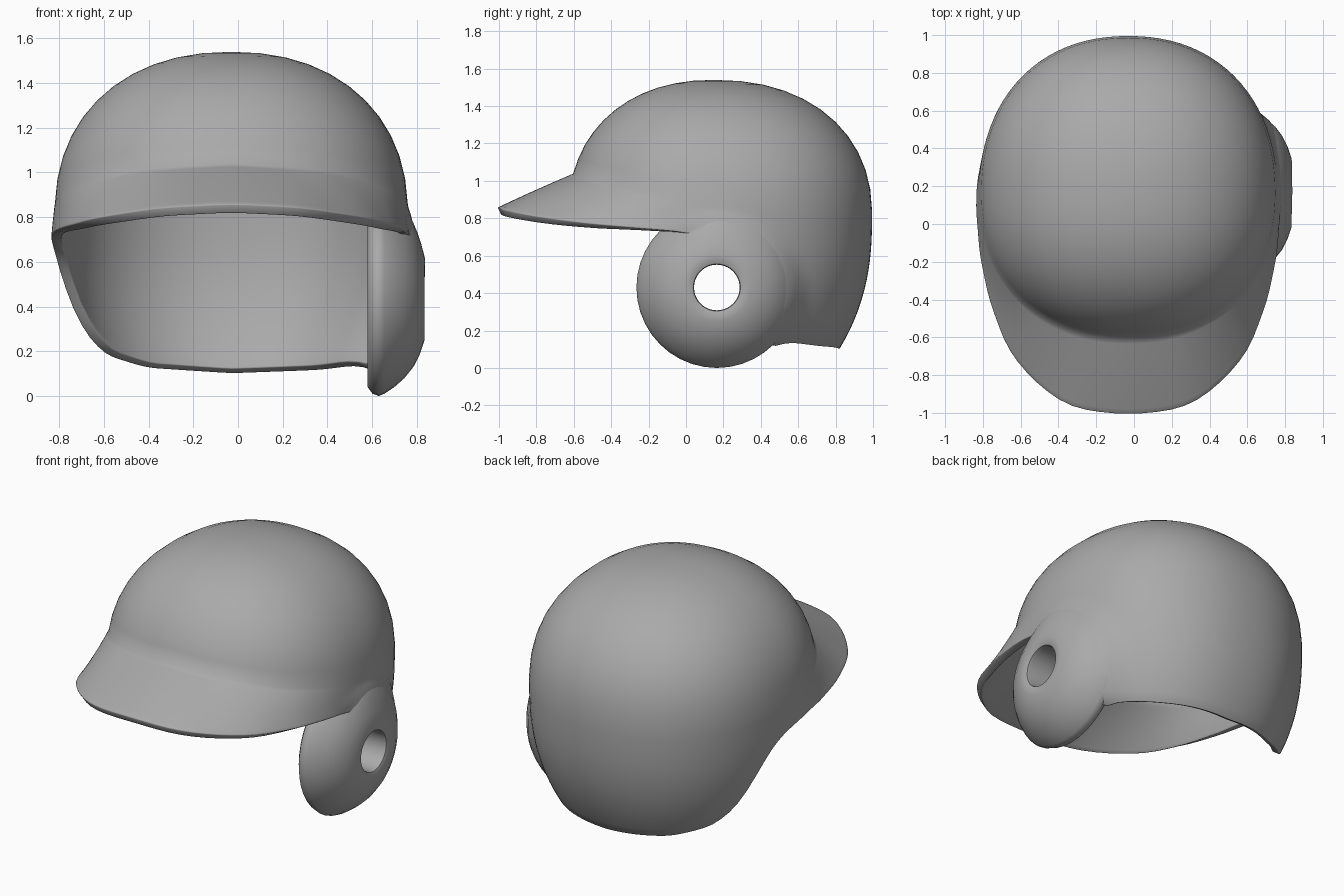
import bpy, bmesh
from math import sin, cos, asin, atan2, hypot, degrees, pi, radians

if "Cube" in bpy.data.objects:
    bpy.data.objects.remove(bpy.data.objects["Cube"])

CX, CY = -0.03, 0.15          # shell axis
Z0, H, N = 0.82, 0.72, 2.2    # widest level, crown height, roundness exponent
FY, FZ = 0.165, 0.43          # ear flap centre


def lookup(table, a):
    if a <= table[0][0]:
        return table[0][1]
    for (a0, v0), (a1, v1) in zip(table, table[1:]):
        if a <= a1:
            return v0 + (v1 - v0) * (a - a0) / (a1 - a0)
    return table[-1][1]


def soft(table, a):
    return sum(lookup(table, abs(a + d)) for d in (-3, 0, 3)) / 3


# Angle tables: 0 = front, 180 = back
CREASE = [(0, 1.04), (30, 1.015), (60, 0.94), (90, 0.86), (180, 0.84)]
BRIM = [(0, .378), (15, .37), (22, .332), (29, .285), (37.5, .228), (47, .145),
        (61, .065), (76, .022), (95, .015), (110, 0)]
FRONT_RIM = [(0, .86), (15, .845), (29, .81), (47, .77), (61, .75), (76, .73)]
LEFT_RIM = FRONT_RIM + [(90, .70), (98, .66), (105, .56), (111, .42), (117, .29),
                        (127, .185), (147, .125), (180, .10)]
RIGHT_RIM = FRONT_RIM + [(90, .69), (100, .62), (105, .48), (109, .26), (115, .10),
                         (126, .135), (145, .115), (180, .10)]
# Ear flap outer cross-section: radius, x
CAP = [(.122, .81), (.126, .828), (.145, .835), (.18, .835), (.245, .813), (.30, .785),
       (.35, .745), (.39, .70), (.42, .655), (.43, .63)]


def base_radius(a):
    s, c = abs(sin(radians(a))), cos(radians(a))
    depth = 0.78 if c > 0 else 0.845
    return ((s / 0.79) ** N + (abs(c) / depth) ** N) ** (-1 / N)


def level_scale(z):
    if z > Z0:
        return max(0, 1 - ((z - Z0) / H) ** N) ** (1 / N)
    return 1 - 0.2 * ((Z0 - z) / 0.71) ** 2.5


def shell_x(y, z):
    depth = 0.78 if y < CY else 0.845
    return CX + 0.79 * max(0, level_scale(z) ** N - (abs(y - CY) / depth) ** N) ** (1 / N)


def blend_x(x, other, y, z):
    """Fillet between flap and shell, only above and behind the flap."""
    d = degrees(atan2(z - FZ, y - FY))
    w = lookup([(-65, 0), (-40, 1), (95, 1), (130, 0)], d)
    k = 0.12
    top = max(x, other) + max(k - abs(x - other), 0) ** 2 / (4 * k)
    return x + (top - x) * w


def finish(name, bm):
    bmesh.ops.recalc_face_normals(bm, faces=bm.faces)
    me = bpy.data.meshes.new(name)
    bm.to_mesh(me)
    bm.free()
    for p in me.polygons:
        p.use_smooth = True
    me.materials.append(grey)
    ob = bpy.data.objects.new(name, me)
    bpy.context.collection.objects.link(ob)
    return ob


grey = bpy.data.materials.new("dark_grey")
grey.diffuse_color = (0.4, 0.4, 0.4, 1)
grey.use_nodes = True
grey.node_tree.nodes["Principled BSDF"].inputs["Base Color"].default_value = grey.diffuse_color

# Crown, brim and neck guard as one swept shell
bm = bmesh.new()
COLS, UP, DOWN = 96, 11, 14
apex = bm.verts.new((CX, CY, Z0 + H))
cols = []
for i in range(COLS):
    a = -180 + 360 * i / COLS
    zc, ext = soft(CREASE, a), soft(BRIM, a)
    zb = soft(RIGHT_RIM if a > 0 else LEFT_RIM, a)
    r0 = base_radius(a)
    vc = asin(((zc - Z0) / H) ** (N / 2))
    path = []
    for k in range(1, UP + 1):
        v = pi / 2 + (vc - pi / 2) * k / UP
        path.append((r0 * cos(v) ** (2 / N), Z0 + H * sin(v) ** (2 / N)))
    for k in range(1, DOWN + 1):
        t = k / DOWN
        z = zc + (zb - zc) * t
        path.append((r0 * level_scale(z) + ext * t, z))
    col = []
    for r, z in path:
        x, y = CX + r * sin(radians(a)), CY - r * cos(radians(a))
        if x > 0.4 and z < 1:    # swell out over the ear flap, tuck under its middle
            d = hypot(y - FY, z - FZ)
            cap = lookup(CAP[3:], d) - max(0, d - 0.43) * 2.5
            x = blend_x(x, cap, y, z) - lookup([(.32, .012), (.38, 0)], d)
        col.append(bm.verts.new((x, y, z)))
    cols.append(col)
for i in range(COLS):
    p, q = cols[i], cols[(i + 1) % COLS]
    bm.faces.new((apex, p[0], q[0]))
    for k in range(len(p) - 1):
        bm.faces.new((p[k], p[k + 1], q[k + 1], q[k]))
shell = finish("helmet_shell", bm)
sol = shell.modifiers.new("thickness", 'SOLIDIFY')
sol.thickness, sol.offset = 0.045, -1
bev = shell.modifiers.new("rounded_rim", 'BEVEL')
bev.width, bev.segments = 0.012, 2
bev.limit_method, bev.angle_limit = 'ANGLE', radians(62)

# Ear flap: lathed thick pad with a hole, on the right side only
profile = CAP + [(.42, .602), (.39, .58), (.135, .58), (.122, .59)]
bm = bmesh.new()
SEG = 40
rings = []
for i in range(SEG):
    t = 2 * pi * i / SEG
    ring = []
    for j, (r, x) in enumerate(profile):
        y, z = FY + r * cos(t), FZ + r * sin(t)
        if 2 < j < len(CAP):
            bx = blend_x(x, shell_x(y, z), y, z)
            x = max(x, bx - lookup([(.37, 0), (.41, .015)], r)) if bx > x else x
        ring.append(bm.verts.new((x, y, z)))
    rings.append(ring)
for i in range(SEG):
    p, q = rings[i], rings[(i + 1) % SEG]
    for k in range(len(profile)):
        m = (k + 1) % len(profile)
        bm.faces.new((p[k], p[m], q[m], q[k]))
flap = finish("ear_flap", bm)
bpy.context.view_layer.objects.active = flap
flap.select_set(True)
bpy.ops.object.shade_smooth_by_angle(angle=radians(50))
